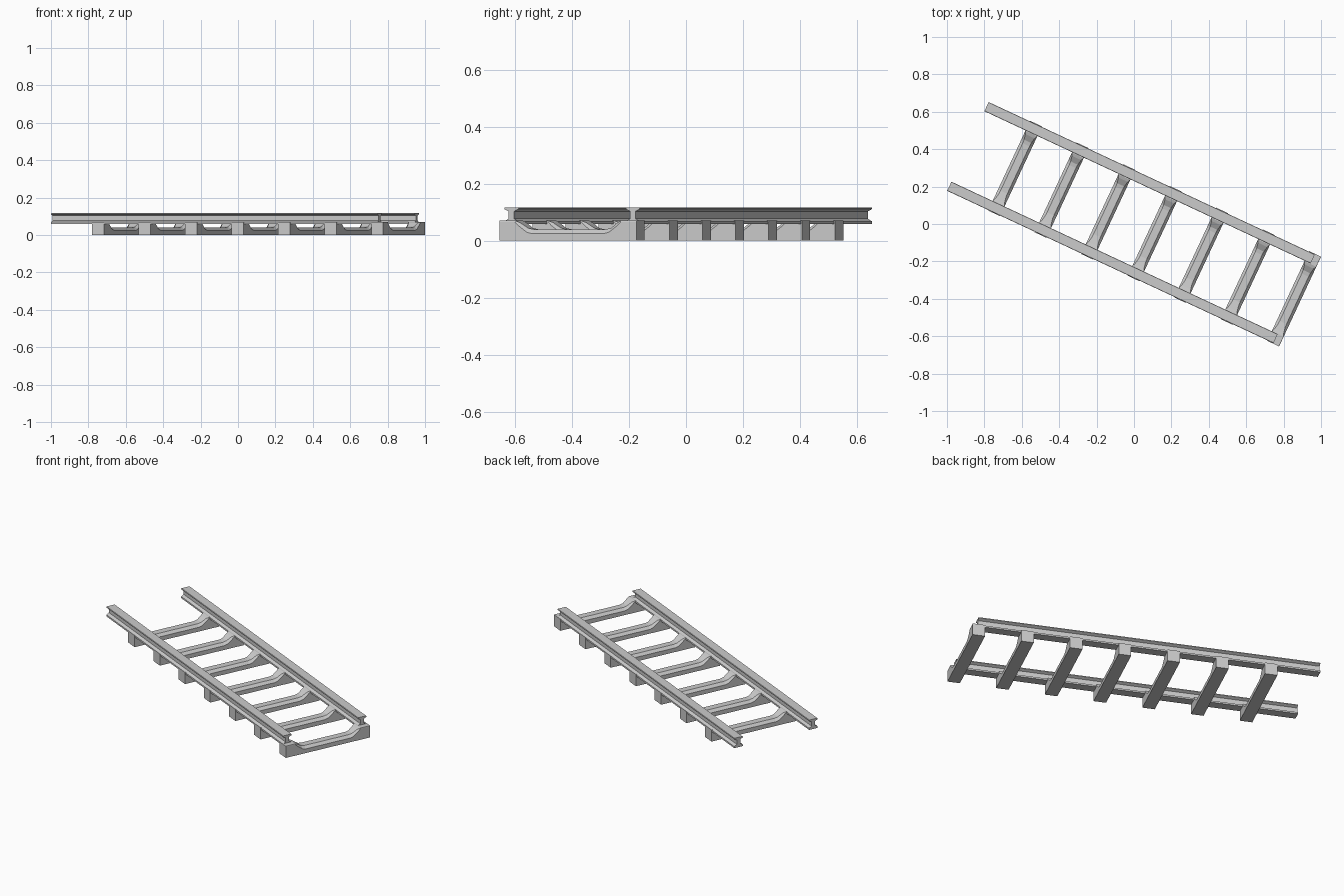
import bpy, bmesh, math
from mathutils import Matrix

if "Cube" in bpy.data.objects:
    bpy.data.objects.remove(bpy.data.objects["Cube"])

ROT = Matrix.Rotation(math.atan2(-0.423, 0.906), 4, 'Z')


def loft(name, sections):
    """Skin a list of equal-length closed rings and cap both ends."""
    bm = bmesh.new()
    rings = [[bm.verts.new(p) for p in s] for s in sections]
    n = len(rings[0])
    for a, b in zip(rings, rings[1:]):
        for i in range(n):
            j = (i + 1) % n
            bm.faces.new((a[i], a[j], b[j], b[i]))
    bm.faces.new(rings[0])
    bm.faces.new(rings[-1])
    bmesh.ops.recalc_face_normals(bm, faces=bm.faces)
    bm.transform(ROT)
    me = bpy.data.meshes.new(name)
    bm.to_mesh(me)
    bm.free()
    ob = bpy.data.objects.new(name, me)
    bpy.context.collection.objects.link(ob)
    return ob


# I-shaped rail profile, one half: (half width, z)
half = [(0.027, 0.058), (0.027, 0.068), (0.011, 0.077),
        (0.011, 0.103), (0.024, 0.109), (0.027, 0.111), (0.027, 0.115),
        (0.025, 0.117)]
profile = half + [(-w, z) for w, z in reversed(half)]

# Two rails
for name, v in (("rail_front", -0.235), ("rail_back", 0.235)):
    loft(name, [[(u, v + w, z) for w, z in profile] for u in (-0.98, 0.945)])

# Sleepers: tall end blocks sloping to a low chamfered middle
# stations: (distance from middle, shoulder z, top half width, top z)
side = [(0.265, 0.066, 0.034, 0.07), (0.205, 0.066, 0.034, 0.07),
        (0.19, 0.052, 0.027, 0.064), (0.16, 0.03, 0.021, 0.044),
        (0.14, 0.025, 0.02, 0.04)]
stations = [(-d, *r) for d, *r in side] + list(reversed(side))
for k in range(7):
    u = -0.702 + k * 1.647 / 6
    loft("sleeper_%d" % (k + 1),
         [[(u - 0.035, v, 0), (u + 0.035, v, 0), (u + 0.035, v, sh),
           (u + tw, v, tz), (u - tw, v, tz), (u - 0.035, v, sh)]
          for v, sh, tw, tz in stations])
